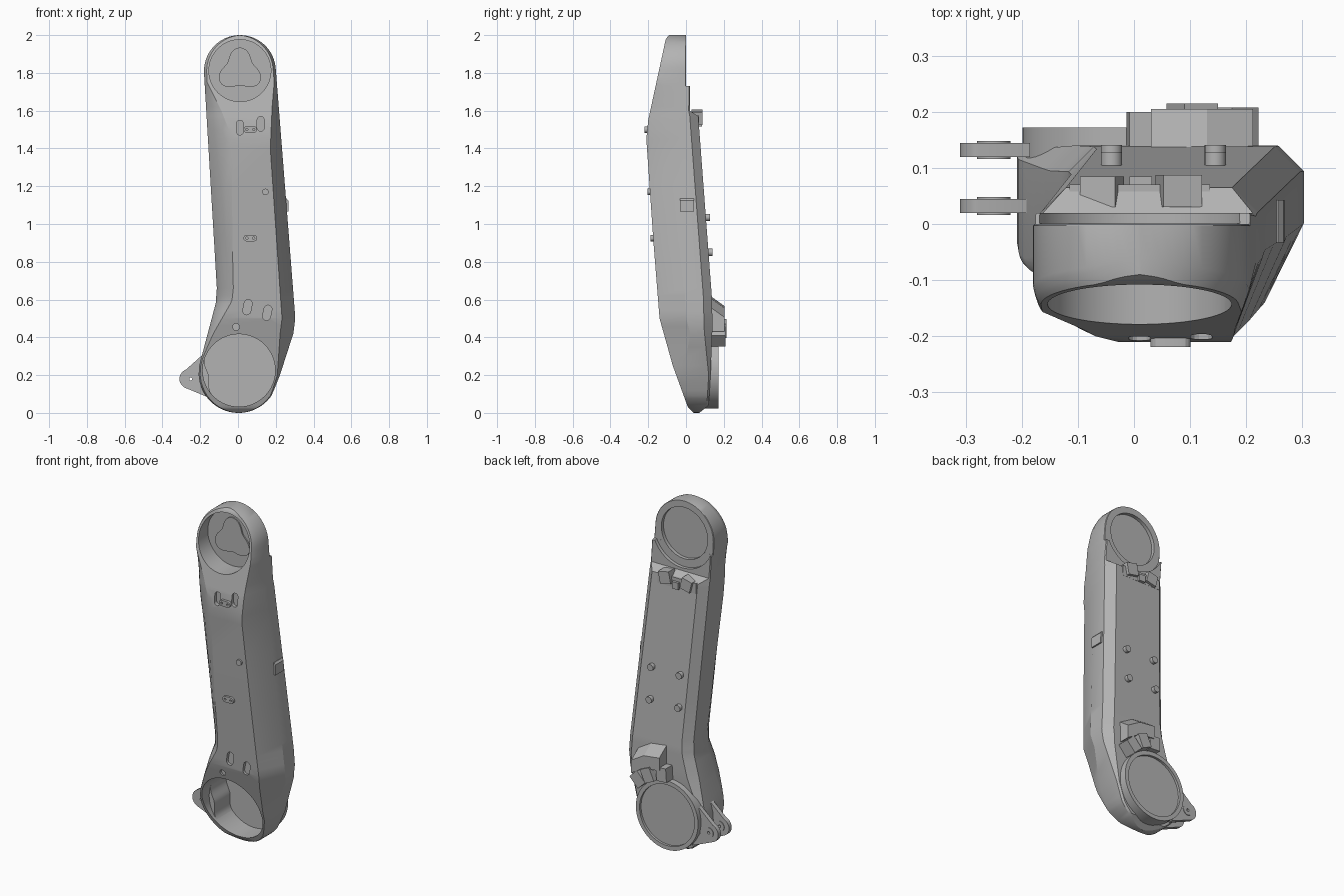
import bpy, bmesh, math

if "Cube" in bpy.data.objects:
    bpy.data.objects.remove(bpy.data.objects["Cube"])

mat = bpy.data.materials.new("mid_grey")
mat.diffuse_color = (0.45, 0.45, 0.45, 1)
mat.use_nodes = True
mat.node_tree.nodes["Principled BSDF"].inputs["Base Color"].default_value = mat.diffuse_color


def finish(name, bm):
    bmesh.ops.recalc_face_normals(bm, faces=bm.faces[:])
    me = bpy.data.meshes.new(name)
    bm.to_mesh(me)
    bm.free()
    me.materials.append(mat)
    ob = bpy.data.objects.new(name, me)
    bpy.context.collection.objects.link(ob)
    return ob


def smooth(ob, angle=25):
    bpy.ops.object.select_all(action='DESELECT')
    ob.select_set(True)
    bpy.context.view_layer.objects.active = ob
    bpy.ops.object.shade_smooth_by_angle(angle=math.radians(angle))


def loft(name, rings):
    bm = bmesh.new()
    vs = [[bm.verts.new(p) for p in r] for r in rings]
    n = len(vs[0])
    for a, b in zip(vs, vs[1:]):
        for i in range(n):
            bm.faces.new((a[i], a[(i + 1) % n], b[(i + 1) % n], b[i]))
    bm.faces.new(vs[0])
    bm.faces.new(vs[-1])
    return finish(name, bm)


def prism(name, pts, y0, y1):
    """Extrude an x-z outline along y."""
    return loft(name, [[(x, y, z) for x, z in pts] for y in (y0, y1)])


def circle(cx, cz, r, n=64, start=0, end=360):
    k = n if end - start == 360 else n - 1
    return [(cx + r * math.cos(math.radians(start + (end - start) * i / k)),
             cz + r * math.sin(math.radians(start + (end - start) * i / k))) for i in range(n)]


def turn(pts, cx, cz, tilt):
    c, s = math.cos(tilt), math.sin(tilt)
    return [(cx + x * c + z * s, cz - x * s + z * c) for x, z in pts]


def box(cx, cz, w, h, tilt=0):
    return turn([(-w / 2, -h / 2), (w / 2, -h / 2), (w / 2, h / 2), (-w / 2, h / 2)], cx, cz, tilt)


def capsule(cx, cz, length, r, tilt):
    return turn(circle(0, length / 2, r, 8, 0, 180) + circle(0, -length / 2, r, 8, 180, 360), cx, cz, tilt)


def cut(ob, cutters):
    for c in cutters:
        c.hide_render = True
        m = ob.modifiers.new("cut", 'BOOLEAN')
        m.operation, m.solver, m.object = 'DIFFERENCE', 'EXACT', c
        bpy.context.view_layer.objects.active = ob
        bpy.ops.object.modifier_apply(modifier=m.name)


def drop(cutters):
    for c in cutters:
        bpy.data.objects.remove(c)


def lerp(table, z):
    if z <= table[0][0]:
        return table[0][1]
    for (a, va), (b, vb) in zip(table, table[1:]):
        if z <= b:
            return va + (vb - va) * (z - a) / (b - a)
    return table[-1][1]


# profiles along the height: depth, flanks, then edge chamfers (width, depth)
FRONT = [(0, .04), (.03, .01), (.25, -.07), (.5, -.14), (.9, -.172), (1.45, -.21),
         (1.55, -.2), (1.98, -.107), (2, -.09)]
BACK = [(0, .07), (.04, .12), (.2, .13), (.45, .14), (.6, .138), (1.57, .065),
        (1.6, .02), (1.73, .02), (1.732, 0), (2, 0)]
LEFT = [(.29, -.195), (.58, -.118), (.66, -.112), (1.8, -.18)]
RIGHT = [(.12, .19), (.2, .222), (.42, .293), (.5, .303), (.56, .299), (1.82, .2)]
RIGHT_W = [(.1, .006), (.2, .014), (.42, .07), (.6, .07), (1.4, .062), (1.62, .035), (1.75, .014)]
RIGHT_D = [(.1, .01), (.2, .04), (.42, .14), (1.4, .16), (1.6, .12), (1.75, .04), (2, .03)]
LEFT_W = [(.3, .008), (.42, .03), (.6, .085), (1.0, .1), (1.45, .13), (1.6, .08), (1.75, .014)]
LEFT_D = [(.3, .02), (.42, .07), (.6, .12), (1.0, .11), (1.45, .09), (1.6, .07), (1.75, .035), (2, .03)]
BACK_W = [(.2, .01), (.45, .045), (1.57, .045), (1.6, .006), (1.75, .003)]
TOP, TOP_R = (.01, 1.81), .19
LOW, LOW_R = (.003, .212), .212


def section(z):
    # width from the end circles and the straight flanks
    if z > TOP[1]:
        h = math.sqrt(max(TOP_R ** 2 - (z - TOP[1]) ** 2, 1e-6))
        xl, xr = TOP[0] - h, TOP[0] + h
    else:
        xl, xr = lerp(LEFT, z), lerp(RIGHT, z)
        h = math.sqrt(max(LOW_R ** 2 - (z - LOW[1]) ** 2, 1e-6))
        if z < .29:
            xl = LOW[0] - h
        if z < .12:
            xr = LOW[0] + h
    yf, yb, w = lerp(FRONT, z), lerp(BACK, z), xr - xl
    cr, cl, cb = (min(lerp(t, z), w * .4) for t in (RIGHT_W, LEFT_W, BACK_W))
    dr, dl = (min(lerp(t, z), (yb - yf) * .6) for t in (RIGHT_D, LEFT_D))
    db = min(cb, (yb - yf) * .2)
    pts = [(xr - cr, yf), (xr, yf + dr), (xr, yb - db), (xr - cb, yb), (xl + cb, yb), (xl, yb - db)]
    for i in range(5):  # softly bulging left front chamfer
        t = i / 4
        a = math.pi / 2 * t
        u = .6 * t + .4 * (1 - math.cos(a))
        v = .6 * (1 - t) + .4 * (1 - math.sin(a))
        pts.append((xl + cl * u, yf + dl * v))
    return [(x, y, z) for x, y in pts]


# main arm shell
levels = [LOW[1] - LOW_R * math.cos(math.radians(a)) for a in range(0, 56, 5)]
levels += [.12, .16, .2, .25, .29, .35, .42, .46, .5, .54, .58, .6, .62, .66, .9, 1.2, 1.4, 1.45, 1.5,
           1.55, 1.57, 1.6, 1.62, 1.68, 1.73, 1.732, 1.75, 1.78]
levels += [TOP[1] + TOP_R * math.sin(math.radians(a)) for a in range(0, 91, 6)]
shell = loft("arm_shell", [section(z) for z in sorted(set(levels))])

# lower joint ring behind the shell
low_ring = prism("lower_joint_ring", circle(.003, .225, .202), .1, .172)

# joint pockets
low_cuts = [prism("lower_pocket_cutter", circle(.005, .225, .192), -.4, .145),
            prism("lower_recess_cutter", circle(.003, .225, .178), .158, .3)]
top_cuts = [prism("top_pocket_cutter", circle(.01, 1.812, .164), -.4, -.06),
            prism("top_recess_cutter", circle(.01, 1.812, .15), -.02, .2),
            prism("top_seat_cutter", circle(.01, 1.812, .196), .0005, .2)]
slots = [(.05, .56, .04, .021, .2), (.155, .53, .04, .021, .2), (.01, 1.51, .04, .019, 0),
         (.12, 1.53, .04, .019, 0)]
slot_cuts = [prism("slot_cutter", capsule(*s), -.4, lerp(FRONT, s[1]) + .018) for s in slots]
slot_cuts.append(prism("hole_cutter", circle(-.01, .455, .018, 20), -.4, lerp(FRONT, .455) + .015))
cut(low_ring, low_cuts)
cut(shell, low_cuts + top_cuts + slot_cuts)
drop(low_cuts + top_cuts + slot_cuts)
smooth(shell)
smooth(low_ring)

# raised trefoil plate in the top pocket
trefoil = []
for i in range(72):
    a = 2 * math.pi * i / 72
    r = .1 + .022 * math.cos(3 * (a - math.pi / 2))
    trefoil.append((.01 + r * math.cos(a), 1.812 + r * math.sin(a)))
prism("trefoil_plate", trefoil, -.068, -.059)

# wavy thickening of the left wall inside the lower pocket
wall = circle(.005, .225, .195, 17, 160, 222)
inner = []
for i in range(17):
    t = i / 16
    a = math.radians(222 - 62 * t)
    r = .192 - .03 * math.sin(math.pi * t) ** 2
    inner.append((.005 + r * math.cos(a), .225 + r * math.sin(a)))
smooth(prism("pocket_wall_bulge", wall + inner, 0, .147))

# pair of hinge lugs with bosses on the left
lug = circle(-.258, .18, .052, 16, 110, 250) + [(-.14, .075), (-.192, .16), (-.192, .25), (-.185, .31)]
for y in (.032, .132):
    for name, pts, t in (("hinge_lug", lug, .0125), ("lug_boss", circle(-.25, .18, .03, 24), .016)):
        o = prism(name, pts, y - t, y + t)
        h = [prism("lug_hole_cutter", circle(-.25, .18, .008, 16), -1, 1)]
        cut(o, h)
        drop(h)
        smooth(o)

# small front pads and button
for x, z in ((.065, 1.5), (.065, .925)):
    y = lerp(FRONT, z)
    pad = prism("front_pad", capsule(x, z, .038, .017, math.pi / 2), y - .014, y + .02)
    holes = [prism("pad_hole_cutter", circle(x + d, z, .006, 12), -1, y - .005) for d in (-.018, .018)]
    cut(pad, holes)
    drop(holes)
    smooth(pad)
y = lerp(FRONT, 1.17)
smooth(prism("front_button", circle(.145, 1.17, .017, 24), y - .012, y + .03))

# side pad on the right flank
prism("side_pad", [(.24, 1.065), (.268, 1.065), (.266, 1.125), (.257, 1.135), (.24, 1.135)], -.033, .043)

# four pegs on the back
for x in (-.04, .145):
    for z in (.85, 1.035):
        y = lerp(BACK, z)
        smooth(prism("back_peg", circle(x, z, .019, 24), y - .02, y + .022))

# upper back cable clamp
prism("clamp_base", box(.01, 1.545, .25, .06), .02, .07)
prism("clamp_block_left", box(-.057, 1.555, .065, .065, -.25), .03, .085)
prism("clamp_block_right", box(.08, 1.565, .07, .07, .2), .03, .087)
prism("clamp_bridge", box(.012, 1.535, .04, .04), .03, .085)

# lower back cable guide: fan of blocks with a sloped hood
for deg, depth in ((4, .2), (24, .215), (43, .208)):
    a = math.radians(deg)
    prism("guide_block", box(.005 + .243 * math.sin(a), .225 + .243 * math.cos(a), .065, .08, a), .1, depth)
hood = [(.1, .62), (.135, .615), (.205, .565), (.205, .49), (.1, .49)]
loft("guide_hood", [[(x, y, z - dz) for y, z in hood] for x, dz in ((.03, 0), (.13, .012), (.212, .06))])
